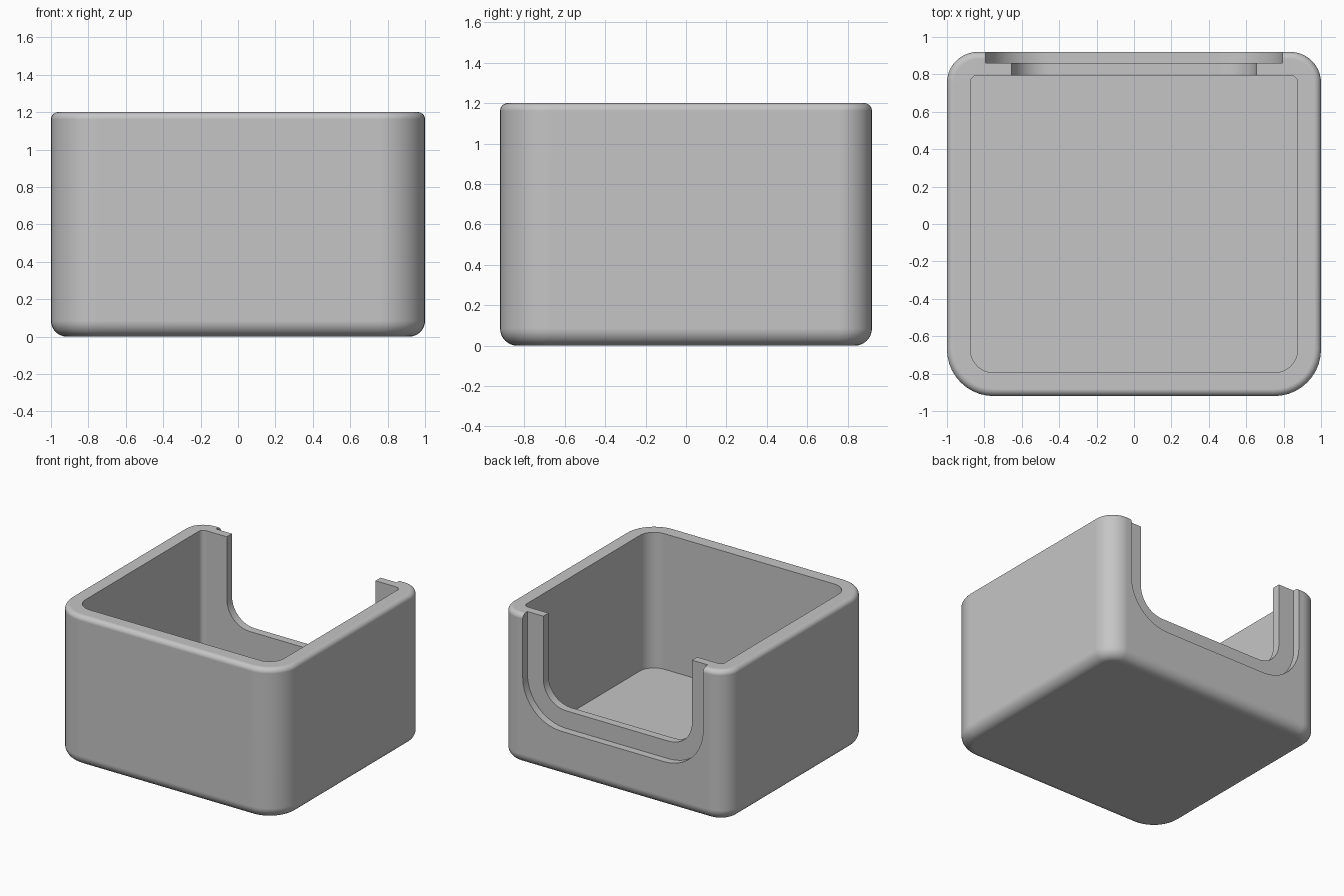
import bpy, bmesh
from math import sin, cos, pi

cube = bpy.data.objects.get("Cube")
if cube:
    bpy.data.objects.remove(cube)

HX, HY, H = 1.0, 0.92, 1.2          # half width, half depth, height
WALL, FLOOR = 0.125, 0.12
R_FRONT, R_BACK = 0.25, 0.165       # outer corner radii
R_BOTTOM, R_TOP = 0.085, 0.038      # edge fillets
SEG = 10

grey = bpy.data.materials.new("plain grey")
grey.use_nodes = True
colour = (0.56, 0.56, 0.56, 1)
grey.diffuse_color = colour
grey.node_tree.nodes["Principled BSDF"].inputs["Base Color"].default_value = colour


def make_object(name, bm):
    bmesh.ops.recalc_face_normals(bm, faces=bm.faces)
    mesh = bpy.data.meshes.new(name)
    bm.to_mesh(mesh)
    bm.free()
    mesh.materials.append(grey)
    obj = bpy.data.objects.new(name, mesh)
    bpy.context.collection.objects.link(obj)
    return obj


def arc(cx, cy, r, start):
    """Quarter turn of points, counter-clockwise from the start angle."""
    return [(cx + r * cos(start + pi / 2 * i / SEG),
             cy + r * sin(start + pi / 2 * i / SEG)) for i in range(SEG + 1)]


def outline(inset):
    """Rounded rectangle with wider corners at the front."""
    pts = []
    corners = [(1, 1, R_BACK), (-1, 1, R_BACK), (-1, -1, R_FRONT), (1, -1, R_FRONT)]
    for k, (sx, sy, r) in enumerate(corners):
        pts += arc(sx * (HX - r), sy * (HY - r), r - inset, k * pi / 2)
    return pts


def skin(name, rings):
    """Join closed rings of points into a capped solid."""
    bm = bmesh.new()
    loops = [[bm.verts.new(p) for p in ring] for ring in rings]
    for a, b in zip(loops, loops[1:]):
        for i in range(len(a)):
            j = (i + 1) % len(a)
            bm.faces.new((a[i], a[j], b[j], b[i]))
    bm.faces.new(loops[0])
    bm.faces.new(loops[-1])
    return make_object(name, bm)


# Wall section as (inset, height): bottom fillet, top fillet, inside, floor
section = []
for i in range(SEG + 1):
    t = pi / 2 * i / SEG
    section.append((R_BOTTOM * (1 - sin(t)), R_BOTTOM * (1 - cos(t))))
for i in range(SEG + 1):
    t = pi / 2 * i / SEG
    section.append((R_TOP * (1 - cos(t)), H - R_TOP * (1 - sin(t))))
section += [(WALL, H), (WALL, FLOOR)]
tray = skin("open_box", [[(x, y, z) for x, y in outline(d)] for d, z in section])


def u_cutter(name, half, bottom, r, y0, y1):
    """U-shaped prism, open upwards, running along y."""
    pts = arc(-half + r, bottom + r, r, pi) + arc(half - r, bottom + r, r, 1.5 * pi)
    pts += [(half, H + 0.2), (-half, H + 0.2)]
    return skin(name, [[(x, y, z) for x, z in pts] for y in (y0, y1)])


# Stepped opening in the back wall: wide outer rebate, narrower way through
cutters = [
    u_cutter("rebate_cutter", 0.795, 0.36, 0.34, 0.86, 1.1),
    u_cutter("opening_cutter", 0.655, 0.50, 0.20, 0.7, 1.0),
]
bpy.ops.object.select_all(action="DESELECT")
bpy.context.view_layer.objects.active = tray
tray.select_set(True)
for cutter in cutters:
    cutter.hide_render = True
    mod = tray.modifiers.new("cut", "BOOLEAN")
    mod.operation = "DIFFERENCE"
    mod.solver = "EXACT"
    mod.object = cutter
    bpy.ops.object.modifier_apply(modifier=mod.name)
    bpy.data.objects.remove(cutter)

# Smooth fillets, crisp rims, flat walls
bpy.ops.object.shade_smooth_by_angle(angle=pi / 6)
weighted = tray.modifiers.new("flat walls", "WEIGHTED_NORMAL")
weighted.keep_sharp = True
